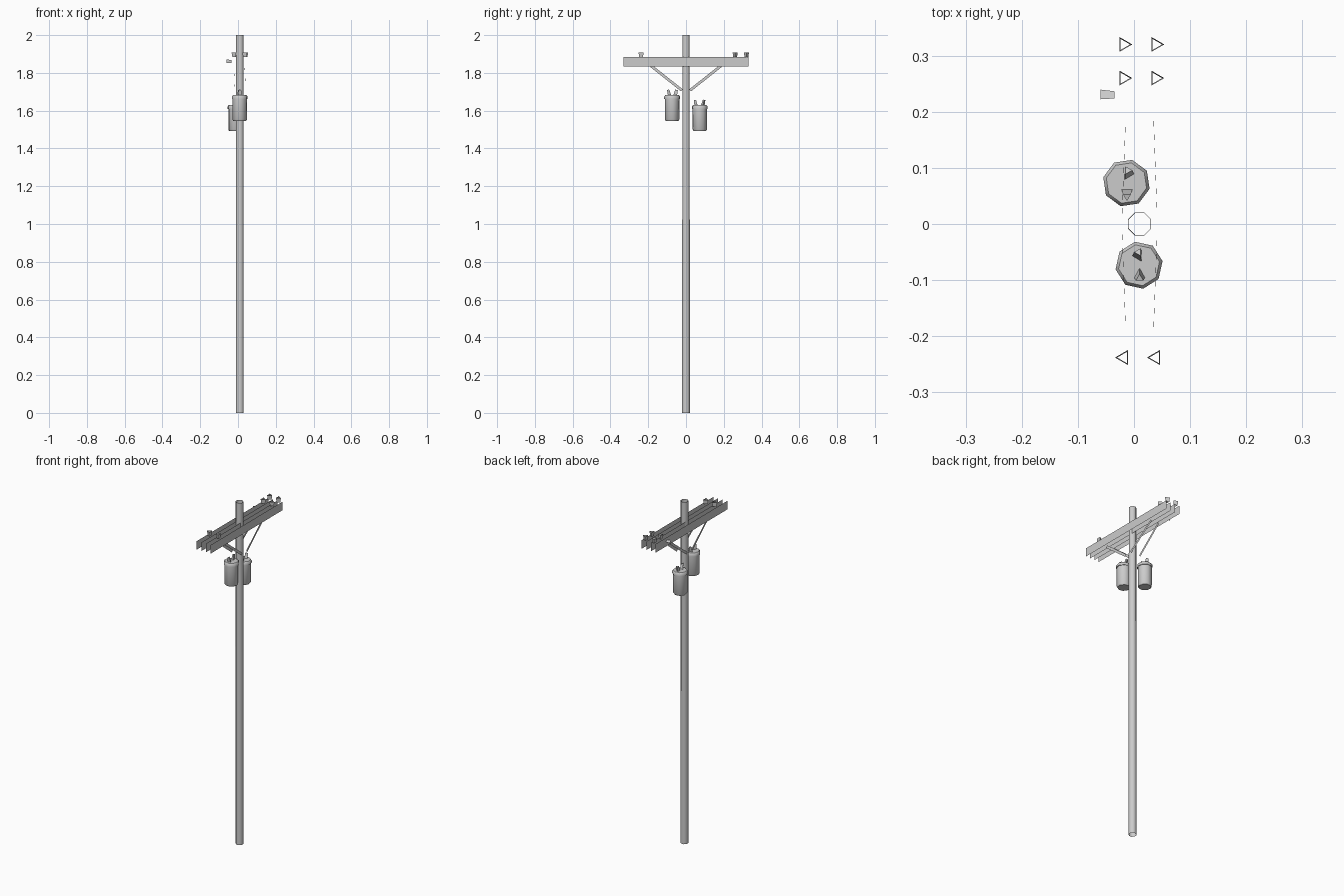
import bpy, bmesh, math
from mathutils import Vector, Matrix

if "Cube" in bpy.data.objects:
    bpy.data.objects.remove(bpy.data.objects["Cube"])

CX = 0.010  # pole axis in x


def make(name, verts, faces, smooth=None):
    me = bpy.data.meshes.new(name)
    me.from_pydata([tuple(v) for v in verts], [], faces)
    ob = bpy.data.objects.new(name, me)
    bpy.context.collection.objects.link(ob)
    if smooth:
        bpy.ops.object.select_all(action='DESELECT')
        ob.select_set(True)
        bpy.context.view_layer.objects.active = ob
        bpy.ops.object.shade_smooth_by_angle(angle=math.radians(smooth))
    return ob


def lathe(name, profile, sides, base, phase=0.0, axis=(0, 0, 1), caps=(False, False), smooth=None):
    """Revolve (radius, height) points around an axis through base."""
    rot = Vector((0, 0, 1)).rotation_difference(Vector(axis)).to_matrix().to_4x4()
    mat = Matrix.Translation(base) @ rot
    verts, faces = [], []
    for r, h in profile:
        for i in range(sides):
            a = math.radians(phase) + math.tau * i / sides
            verts.append(mat @ Vector((r * math.cos(a), r * math.sin(a), h)))
    for k in range(len(profile) - 1):
        for i in range(sides):
            j = (i + 1) % sides
            faces.append((k * sides + i, k * sides + j, (k + 1) * sides + j, (k + 1) * sides + i))
    if caps[0]:
        faces.append(tuple(reversed(range(sides))))
    if caps[1]:
        faces.append(tuple(range((len(profile) - 1) * sides, len(profile) * sides)))
    return make(name, verts, faces, smooth)


# Open-ended pole
lathe("pole", [(0.022, 0), (0.021, 2.0)], 8, (CX, 0, 0), phase=22.5, smooth=60)

# Paired crossarms: side boards only, open at top, bottom and ends
for side, label in ((-1, "left"), (1, "right")):
    verts, faces = [], []
    for dx in (-0.015, 0.015):
        x = CX + side * 0.0295 + dx
        n = len(verts)
        verts += [(x, -0.332, 1.833), (x, 0.332, 1.833), (x, 0.332, 1.883), (x, -0.332, 1.883)]
        faces.append((n, n + 1, n + 2, n + 3) if dx > 0 else (n + 3, n + 2, n + 1, n))
    make("crossarm_" + label, verts, faces)

    # Flat diagonal braces from pole to crossarm
    for s in (-1, 1):
        lo = Vector((CX + side * 0.031, s * 0.022, 1.708))
        hi = Vector((CX + side * 0.025, s * 0.184, 1.836))
        w = Vector((0, -s * 0.0045, 0.0057))
        make(f"brace_{label}_{'back' if s > 0 else 'front'}",
             [lo - w, hi - w, hi + w, lo + w], [(0, 1, 2, 3)])

    # Three-sided pin insulators on top of the arm
    for y, ph in ((0.32, 0), (0.26, 0), (-0.238, 180)):
        lathe("insulator", [(0.0115, 0), (0.0155, 0.026)], 3,
              (CX + side * 0.0285, y, 1.883), phase=ph)

# Insulator on the outer side of the left arm
lathe("side_insulator", [(0.0085, 0), (0.0115, 0.025)], 3, (-0.035, 0.228, 1.861),
      phase=90, axis=(-1, 0, 0))


# Transformer cans with rimmed lids and two splayed bushings
def transformer(label, x, y, z, phase, bushings):
    lathe("transformer_" + label,
          [(0.034, 0.0), (0.039, 0.008), (0.039, 0.118), (0.0425, 0.118), (0.0425, 0.13), (0.037, 0.137)],
          8, (x, y, z), phase, caps=(True, True), smooth=50)
    for bx, by, ph in bushings:
        tilt = Vector((0, (by - y) * 0.012 / 0.017, 0.045)).normalized()
        lathe("bushing_" + label, [(0.0115, 0), (0.008, 0.034)], 3, (bx, by, z + 0.132),
              phase=ph, axis=tilt, caps=(False, True))


transformer("back", -0.0135, 0.073, 1.492, -14, [(-0.011, 0.088, 0), (-0.0125, 0.057, -90)])
transformer("front", 0.009, -0.0735, 1.545, 10, [(0.008, -0.058, 180), (0.010, -0.089, 90)])
